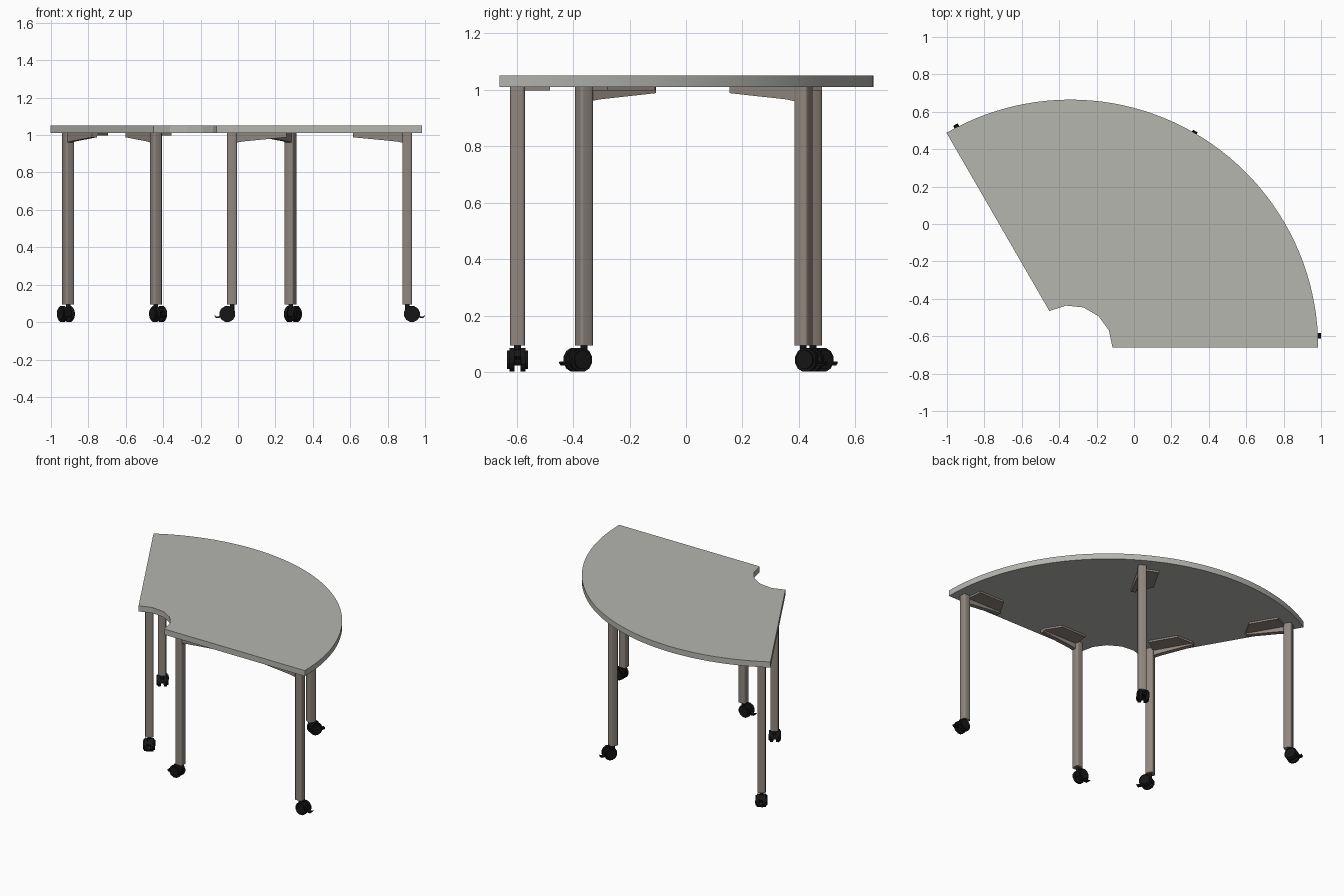
import bpy, bmesh, math
from mathutils import Matrix, Vector

if "Cube" in bpy.data.objects:
    bpy.data.objects.remove(bpy.data.objects["Cube"])


def material(name, rgb):
    m = bpy.data.materials.new(name)
    m.diffuse_color = (*rgb, 1)
    m.use_nodes = True
    m.node_tree.nodes["Principled BSDF"].inputs["Base Color"].default_value = m.diffuse_color
    return m


GREY = material("grey laminate", (0.46, 0.465, 0.43))
METAL = material("warm grey metal", (0.28, 0.24, 0.21))
BLACK = material("black plastic", (0.008, 0.008, 0.008))
CX, CY = -0.34, -0.66  # centre of the table sector


def finish(name, bm, mat, smooth=None):
    bmesh.ops.recalc_face_normals(bm, faces=bm.faces)
    me = bpy.data.meshes.new(name)
    bm.to_mesh(me)
    bm.free()
    me.materials.append(mat)
    ob = bpy.data.objects.new(name, me)
    bpy.context.collection.objects.link(ob)
    if smooth:
        bpy.ops.object.select_all(action='DESELECT')
        bpy.context.view_layer.objects.active = ob
        ob.select_set(True)
        bpy.ops.object.shade_smooth_by_angle(angle=math.radians(smooth))
    return ob


def prism(bm, pts, vec, mtx=Matrix()):
    """Extrude a closed 3D outline along vec."""
    vec = Vector(vec)
    a = [bm.verts.new(mtx @ Vector(p)) for p in pts]
    b = [bm.verts.new(mtx @ (Vector(p) + vec)) for p in pts]
    n = len(pts)
    bm.faces.new(a)
    bm.faces.new(b[::-1])
    for i in range(n):
        bm.faces.new((a[i], b[i], b[(i + 1) % n], a[(i + 1) % n]))


def arc(r, a0, a1, n):
    return [(r * math.cos(math.radians(a0 + (a1 - a0) * i / n)),
             r * math.sin(math.radians(a0 + (a1 - a0) * i / n))) for i in range(n + 1)]


# table top: 120 degree ring sector
bm = bmesh.new()
outline = arc(1.325, 0, 120, 48) + arc(0.225, 120, 0, 5)
prism(bm, [(CX + x, CY + y, 1.01) for x, y in outline], (0, 0, 0.04))
finish("table_top", bm, GREY, 20)


def rounded_square(h, r, z):
    pts = []
    for k, (sx, sy) in enumerate([(1, 1), (-1, 1), (-1, -1), (1, -1)]):
        for x, y in arc(r, 90 * k, 90 * k + 90, 3):
            pts.append((sx * (h - r) + x, sy * (h - r) + y, z))
    return pts


def build_leg(name, pos, angle, side):
    # local frame: x = outward, y = side that carries the bracket plate
    m = (Matrix.Translation((pos[0], pos[1], 0)) @ Matrix.Rotation(math.radians(angle), 4, 'Z')
         @ Matrix.Diagonal((1, side, 1, 1)))
    # post
    bm = bmesh.new()
    prism(bm, rounded_square(0.026, 0.01, 0.095), (0, 0, 0.915), m)
    finish(name + "_post", bm, METAL, 35)
    # tapered arm and one-sided mounting plate
    bm = bmesh.new()
    prism(bm, [(-0.015, -0.02, 1.01), (-0.29, -0.02, 1.01), (-0.29, -0.02, 0.988),
               (-0.06, -0.02, 0.966), (-0.015, -0.02, 0.958)], (0, 0.03, 0), m)
    prism(bm, [(-0.02, 0.01, 0.997), (-0.29, 0.01, 0.997), (-0.225, 0.115, 0.997),
               (-0.03, 0.115, 0.997)], (0, 0, 0.013), m)
    finish(name + "_bracket", bm, METAL)
    # castor: twin wheels, stem, hood and brake pedal
    bm = bmesh.new()
    ox, oz = 0.025, 0.0435
    for s in (-1, 1):
        for r, y0, y1 in ((0.0435, 0.011, 0.029), (0.034, 0.029, 0.037)):
            prism(bm, [(ox + x, s * y0, oz + z) for x, z in arc(r, 15, 345, 11)],
                  (0, s * (y1 - y0), 0), m)
    prism(bm, [(ox + x, -0.012, oz + z) for x, z in arc(0.036, 20, 200, 8)], (0, 0.024, 0), m)
    prism(bm, [(ox + x, -0.03, oz + z) for x, z in arc(0.008, 0, 315, 7)], (0, 0.06, 0), m)
    prism(bm, [(x, y, 0.06) for x, y in arc(0.012, 0, 330, 11)], (0, 0, 0.04), m)
    prism(bm, [(0.045, -0.014, 0.045), (0.07, -0.014, 0.031), (0.086, -0.014, 0.03),
               (0.092, -0.014, 0.037), (0.094, -0.014, 0.033), (0.087, -0.014, 0.023),
               (0.068, -0.014, 0.023), (0.045, -0.014, 0.033)], (0, 0.028, 0), m)
    finish(name + "_castor", bm, BLACK)


def mirrored(p):
    """Reflect a point across the 60 degree axis of the sector."""
    x, y = p[0] - CX, p[1] - CY
    c, s = math.cos(math.radians(120)), math.sin(math.radians(120))
    return (CX + c * x + s * y, CY + s * x - c * y)


outer, inner = (0.905, -0.597), (-0.032, -0.597)
build_leg("right_outer_leg", outer, 0, 1)
build_leg("right_inner_leg", inner, 180, -1)
build_leg("left_outer_leg", mirrored(outer), 120, -1)
build_leg("left_inner_leg", mirrored(inner), -60, 1)
build_leg("middle_back_leg", (CX + 1.242 * math.cos(math.radians(60)),
                              CY + 1.242 * math.sin(math.radians(60))), 60, 1)
